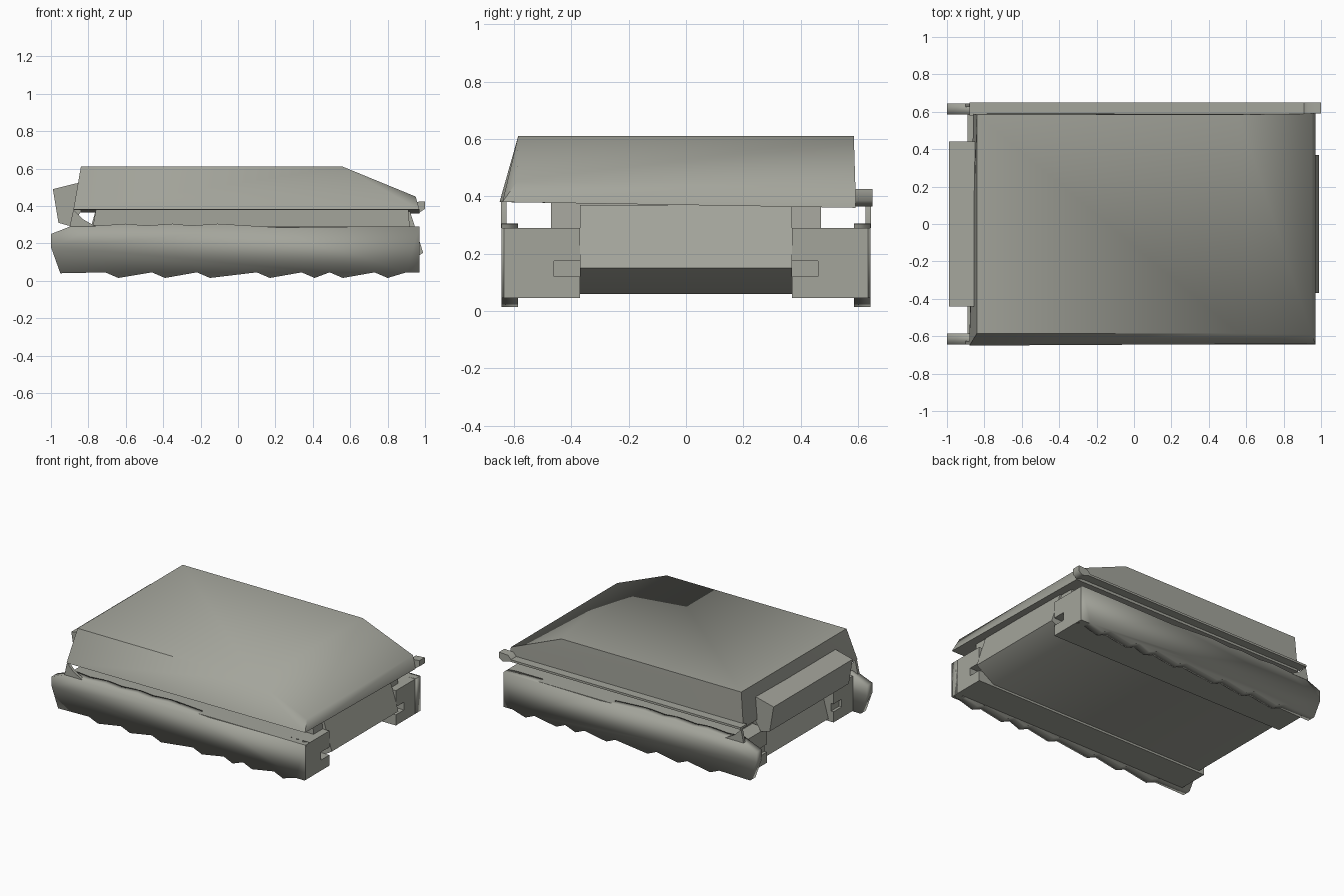
import bpy, bmesh, math

if "Cube" in bpy.data.objects:
    bpy.data.objects.remove(bpy.data.objects["Cube"])

paint = bpy.data.materials.new("drab_paint")
paint.diffuse_color = (0.37, 0.375, 0.33, 1)
paint.use_nodes = True
paint.node_tree.nodes["Principled BSDF"].inputs["Base Color"].default_value = paint.diffuse_color


def finish(name, bm, angle):
    bmesh.ops.recalc_face_normals(bm, faces=bm.faces[:])
    me = bpy.data.meshes.new(name)
    bm.to_mesh(me)
    bm.free()
    me.materials.append(paint)
    ob = bpy.data.objects.new(name, me)
    bpy.context.collection.objects.link(ob)
    bpy.ops.object.select_all(action='DESELECT')
    ob.select_set(True)
    bpy.context.view_layer.objects.active = ob
    bpy.ops.object.shade_smooth_by_angle(angle=math.radians(angle))
    return ob


def prism(name, profile, y0, y1, angle=60):
    """Extrude an x/z profile from y0 to y1."""
    bm = bmesh.new()
    face = bm.faces.new([bm.verts.new((x, y0, z)) for x, z in profile])
    ext = bmesh.ops.extrude_face_region(bm, geom=[face])
    moved = [g for g in ext['geom'] if isinstance(g, bmesh.types.BMVert)]
    bmesh.ops.translate(bm, verts=moved, vec=(0, y1 - y0, 0))
    return finish(name, bm, angle)


def hull(name, points, angle=60):
    bm = bmesh.new()
    for p in points:
        bm.verts.new(p)
    bmesh.ops.convex_hull(bm, input=bm.verts[:])
    return finish(name, bm, angle)


def box(name, x, y, z):
    return prism(name, [(x[0], z[0]), (x[1], z[0]), (x[1], z[1]), (x[0], z[1])], *y)


# upper hull: sloped on the -y side, upright on the +y side, long front glacis
hull("upper_hull", [
    (-0.88, -0.65, 0.38), (0.97, -0.64, 0.38), (0.97, 0.59, 0.36), (-0.86, 0.59, 0.365),
    (0.95, -0.59, 0.45), (0.95, 0.59, 0.45),
    (-0.84, -0.585, 0.61), (0.56, -0.585, 0.61), (0.56, 0.585, 0.61), (-0.84, 0.585, 0.61)])

# thin ledge along the +y side, with a raised front tip
box("side_ledge", (-0.88, 0.96), (0.58, 0.65), (0.38, 0.395))
prism("ledge_tip", [(0.9, 0.385), (0.97, 0.365), (1.0, 0.385), (1.0, 0.425), (0.93, 0.42)], 0.59, 0.65)

# lower hull: belly tub between the tracks, wider shoulder above them
prism("lower_hull", [(-0.85, 0.06), (0.85, 0.06), (0.99, 0.15), (0.92, 0.37), (-0.76, 0.38)], -0.37, 0.37)
prism("hull_shoulder", [(-0.78, 0.27), (0.92, 0.27), (0.91, 0.38), (-0.76, 0.38)], -0.47, 0.47)

# rear stowage box
prism("rear_box", [(-0.84, 0.525), (-0.87, 0.52), (-0.99, 0.49), (-0.96, 0.31), (-0.89, 0.29), (-0.84, 0.37)],
      -0.44, 0.44)

# scalloped side profile: bumps where the road wheels sit
wheels = (-0.64, -0.39, -0.15, 0.17, 0.41, 0.56, 0.80)
profile = [(-1.0, 0.25), (-1.0, 0.18), (-0.95, 0.04)]
for x in wheels:
    profile += [(x - 0.07, 0.045), (x, 0.015)]
profile += [(0.9, 0.045), (0.97, 0.045), (0.97, 0.29), (0.7, 0.29), (0.22, 0.285)]
for x in reversed(wheels[:3]):
    profile += [(x + 0.04, 0.305), (x - 0.1, 0.295)]
profile += [(-0.86, 0.305)]

for s in (-1, 1):
    def span(a, b):
        return sorted((s * a, s * b))
    # track run with a shallow slot at the front inner edge
    box("track", (-0.89, 0.97), span(0.46, 0.635), (0.045, 0.29))
    box("track_inner_lower", (-0.89, 0.97), span(0.37, 0.46), (0.045, 0.12))
    box("track_inner_upper", (-0.89, 0.97), span(0.37, 0.46), (0.175, 0.29))
    box("track_slot_back", (-0.87, 0.9), span(0.37, 0.46), (0.12, 0.175))
    prism("track_side", profile, *span(0.585, 0.644), 100)
    # rear bracket between track and hull
    prism("rear_bracket", [(-0.9, 0.29), (-0.76, 0.29), (-0.83, 0.33), (-0.88, 0.38)], *span(0.625, 0.645))
